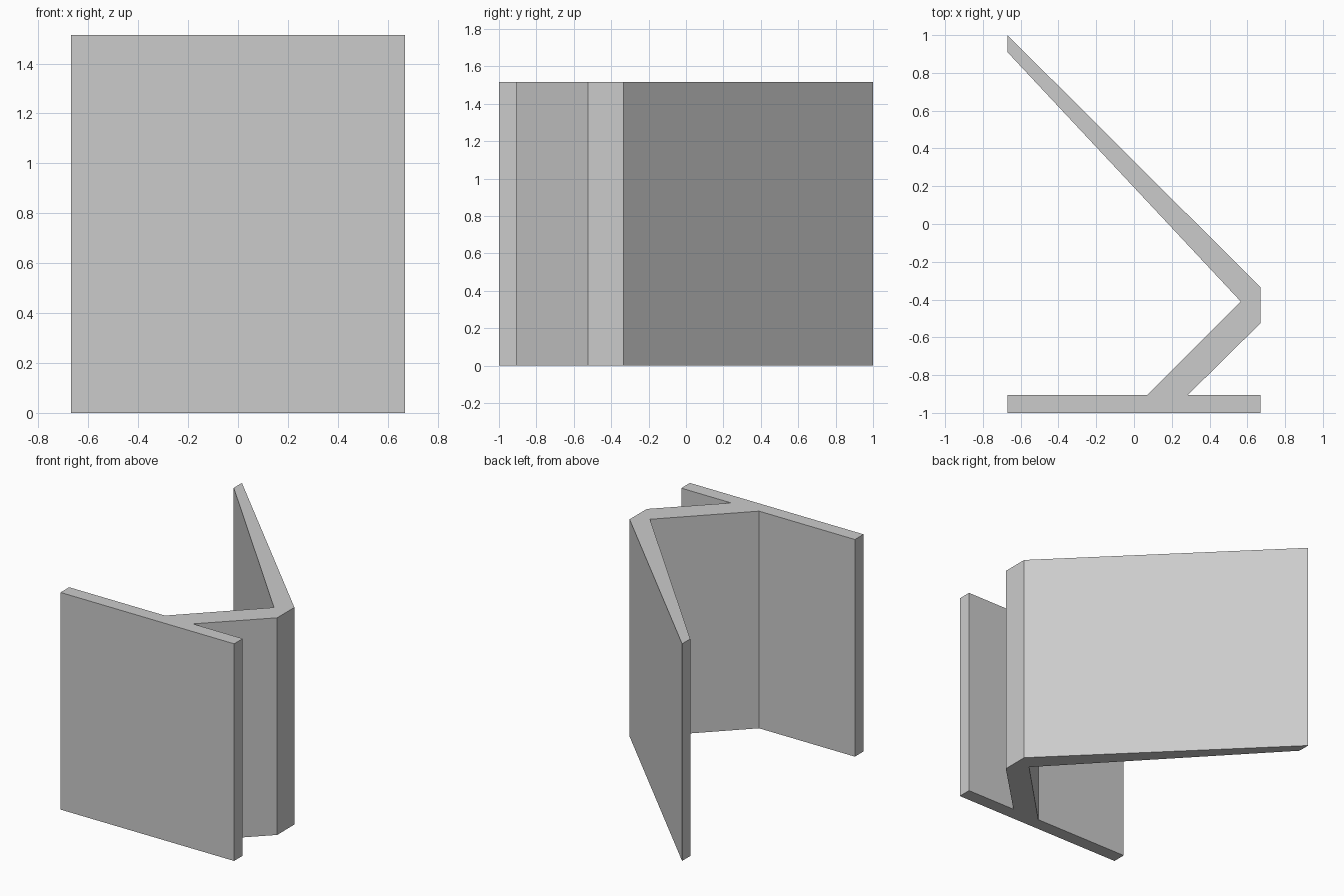
import bpy
import bmesh

cube = bpy.data.objects.get("Cube")
if cube:
    bpy.data.objects.remove(cube, do_unlink=True)

HEIGHT = 1.515

# Plain grey material
grey = bpy.data.materials.new("plain_grey")
grey.use_nodes = True
colour = (0.6, 0.6, 0.6, 1)
grey.diffuse_color = colour
grey.node_tree.nodes["Principled BSDF"].inputs["Base Color"].default_value = colour

# Plan of the stand: front plate, slanted brace and long back panel in one outline
outline = [
    (-0.67, -1), (0.67, -1), (0.67, -0.905), (0.285, -0.905),
    (0.67, -0.525), (0.67, -0.335), (-0.67, 1), (-0.67, 0.91),
    (0.565, -0.41), (0.07, -0.905), (-0.67, -0.905),
]

# Raise the outline into a solid
bm = bmesh.new()
base = bm.faces.new([bm.verts.new((x, y, 0)) for x, y in outline])
raised = bmesh.ops.extrude_face_region(bm, geom=[base], use_keep_orig=True)
top_verts = [g for g in raised["geom"] if isinstance(g, bmesh.types.BMVert)]
bmesh.ops.translate(bm, verts=top_verts, vec=(0, 0, HEIGHT))
bmesh.ops.recalc_face_normals(bm, faces=bm.faces)

mesh = bpy.data.meshes.new("folded_stand")
bm.to_mesh(mesh)
bm.free()
mesh.materials.append(grey)
stand = bpy.data.objects.new("folded_stand", mesh)
bpy.context.collection.objects.link(stand)
